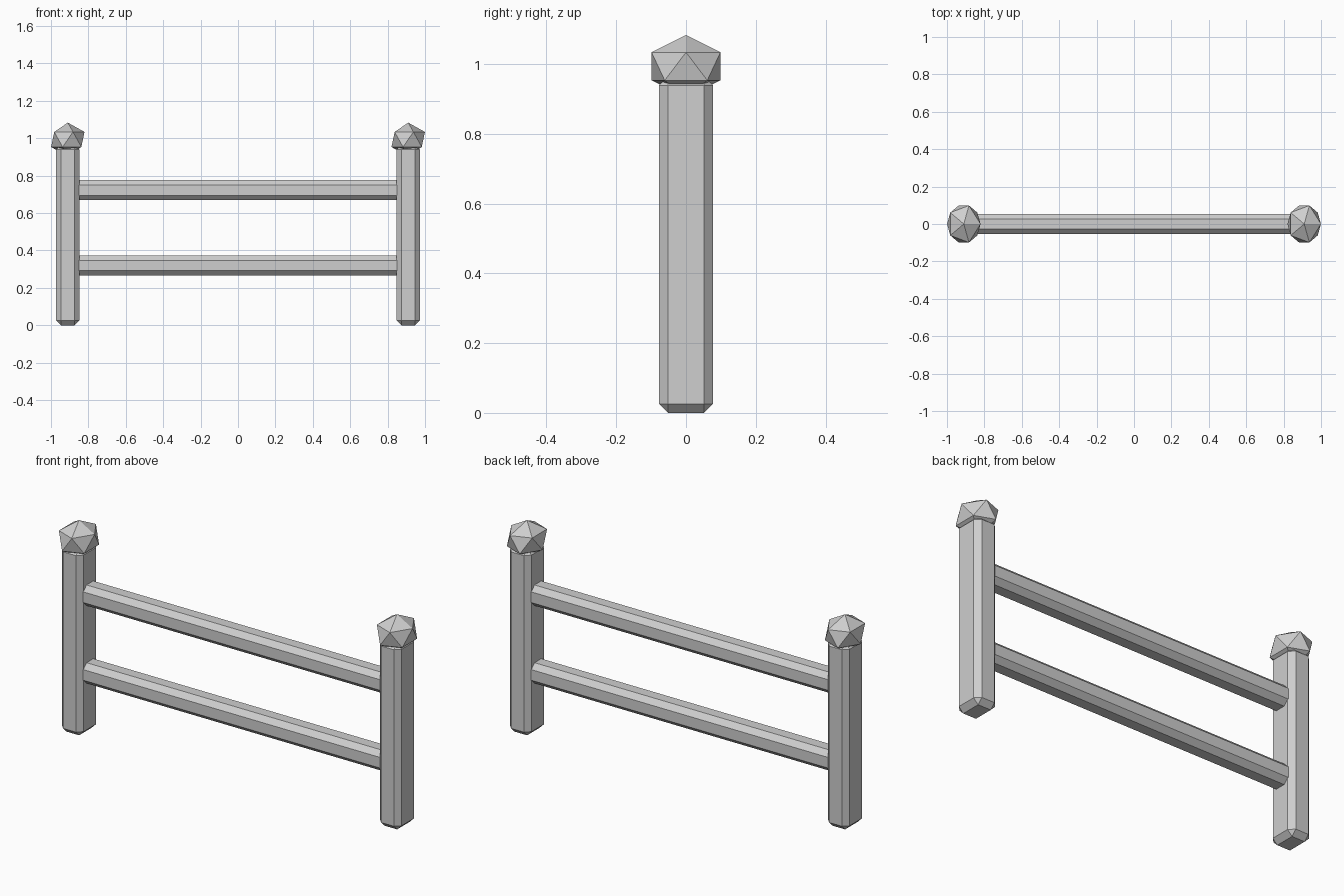
import bpy
import bmesh
from mathutils import Matrix

if "Cube" in bpy.data.objects:
    bpy.data.objects.remove(bpy.data.objects["Cube"], do_unlink=True)

# One plain grey for the whole fence
grey = bpy.data.materials.new("light_grey")
grey.use_nodes = True
colour = (0.62, 0.62, 0.62, 1)
grey.diffuse_color = colour
grey.node_tree.nodes["Principled BSDF"].inputs["Base Color"].default_value = colour

POST_X = 0.91
CHAMFER = 0.026


def finish(name, bm, location):
    mesh = bpy.data.meshes.new(name)
    bm.to_mesh(mesh)
    bm.free()
    mesh.materials.append(grey)
    obj = bpy.data.objects.new(name, mesh)
    obj.location = location
    bpy.context.collection.objects.link(obj)


def chamfered_bar(name, size, location):
    bm = bmesh.new()
    bmesh.ops.create_cube(bm, size=1, matrix=Matrix.Diagonal((*size, 1)))
    bmesh.ops.bevel(bm, geom=bm.edges[:], offset=CHAMFER, segments=1,
                    profile=0.5, affect='EDGES')
    finish(name, bm, location)


def faceted_cap(name, radii, location):
    bm = bmesh.new()
    bmesh.ops.create_icosphere(bm, subdivisions=1, radius=1,
                               matrix=Matrix.Diagonal((*radii, 1)))
    finish(name, bm, location)


# Posts with faceted caps
for side, x in (("left", POST_X), ("right", -POST_X)):
    chamfered_bar(side + "_post", (0.125, 0.154, 0.965), (x, 0, 0.4825))
    faceted_cap(side + "_post_cap", (0.1, 0.116, 0.09), (x, 0, 0.9935))

# Rails running into the posts
for name, z in (("lower_rail", 0.32), ("upper_rail", 0.722)):
    chamfered_bar(name, (2 * POST_X, 0.107, 0.107), (0, 0, z))
